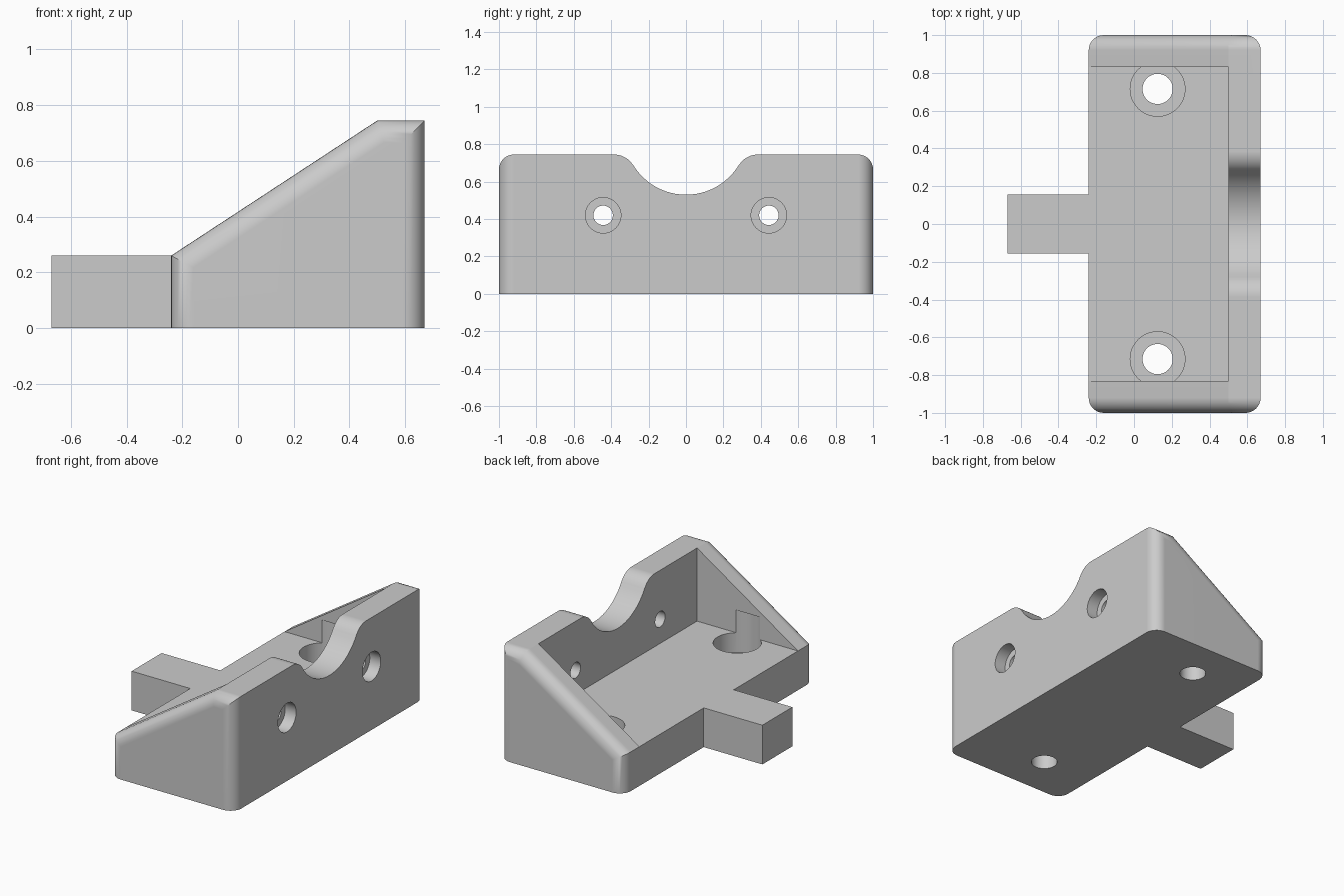
import bpy
import bmesh
from math import atan2, cos, sin, pi
from mathutils import Matrix

if "Cube" in bpy.data.objects:
    bpy.data.objects.remove(bpy.data.objects["Cube"])

grey = bpy.data.materials.new("plain grey")
grey.use_nodes = True
grey.diffuse_color = (0.6, 0.6, 0.6, 1)
grey.node_tree.nodes["Principled BSDF"].inputs["Base Color"].default_value = (0.6, 0.6, 0.6, 1)

BACK, WALL, FRONT = 0.67, 0.50, -0.24      # x of wall outside, wall inside, floor edge
FLOOR, TOP, INNER = 0.26, 0.745, 0.83
ROUND = 0.08


def add_object(name, bm):
    bmesh.ops.recalc_face_normals(bm, faces=bm.faces)
    mesh = bpy.data.meshes.new(name)
    bm.to_mesh(mesh)
    bm.free()
    mesh.materials.append(grey)
    obj = bpy.data.objects.new(name, mesh)
    bpy.context.collection.objects.link(obj)
    return obj


def extrude(bm, points, offset):
    face = bm.faces.new([bm.verts.new(p) for p in points])
    new = bmesh.ops.extrude_face_region(bm, geom=[face])["geom"]
    bmesh.ops.translate(bm, vec=offset, verts=[v for v in new if isinstance(v, bmesh.types.BMVert)])


def box(name, x0, x1, y, z0, z1):
    bm = bmesh.new()
    extrude(bm, [(x0, -y, z0), (x1, -y, z0), (x1, y, z0), (x0, y, z0)], (0, 0, z1 - z0))
    return add_object(name, bm)


def cylinder(name, radius, start, end, centre, axis):
    bm = bmesh.new()
    mid = (start + end) / 2
    a, b = centre
    place = Matrix.Translation((a, b, mid))
    if axis == "X":
        place = Matrix.Translation((mid, a, b)) @ Matrix.Rotation(pi / 2, 4, "Y")
    bmesh.ops.create_cone(bm, cap_ends=True, segments=48, radius1=radius, radius2=radius,
                          depth=end - start, matrix=place)
    return add_object(name, bm)


def cut(target, cutter):
    cutter.hide_render = True
    mod = target.modifiers.new("cut", "BOOLEAN")
    mod.operation, mod.solver, mod.object = "DIFFERENCE", "EXACT", cutter
    bpy.context.view_layer.objects.active = target
    bpy.ops.object.modifier_apply(modifier=mod.name)
    bpy.data.objects.remove(cutter)


# Wedge body with rounded outer edges on both ends
bm = bmesh.new()
side = [(FRONT, 0), (BACK, 0), (BACK, TOP), (WALL, TOP), (FRONT, FLOOR)]
extrude(bm, [(x, -1, z) for x, z in side], (0, 2, 0))
outer = [e for e in bm.edges
         if abs(e.verts[0].co.y - e.verts[1].co.y) < 0.01
         and max(v.co.z for v in e.verts) > 0.01]
bmesh.ops.bevel(bm, geom=outer, offset=ROUND, segments=8, profile=0.5, affect="EDGES")
bracket = add_object("bracket", bm)

# Open space between the two gussets
cut(bracket, box("pocket_cutter", -1, WALL, INNER, FLOOR, 1))

# Cradle notch in the wall: a dip blended into the top by two fillets
dip, fillet, fillet_y = 0.33, 0.12, 0.385
dip_z, fillet_z = 0.86, TOP - fillet
lean = atan2(dip_z - fillet_z, fillet_y)
steps = 12
half = []
for i in range(steps + 1):
    a = -pi / 2 + (pi / 2 - lean) * i / steps
    half.append((dip * cos(a), dip_z + dip * sin(a)))
for i in range(1, steps + 1):
    a = pi - lean + (lean - pi / 2) * i / steps
    half.append((fillet_y + fillet * cos(a), fillet_z + fillet * sin(a)))
half.append((fillet_y, 1))
notch = [(-y, z) for y, z in reversed(half[1:])] + half
bm = bmesh.new()
extrude(bm, [(0.4, y, z) for y, z in notch], (0.5, 0, 0))
cut(bracket, add_object("notch_cutter", bm))

# Counterbored screw holes in the floor and the wall
for s in (-1, 1):
    floor_hole, wall_hole = (0.125, s * 0.715), (s * 0.443, 0.42)
    cut(bracket, cylinder("floor_bore", 0.145, 0.13, 0.41, floor_hole, "Z"))
    cut(bracket, cylinder("floor_hole", 0.08, -0.1, 0.3, floor_hole, "Z"))
    cut(bracket, cylinder("wall_bore", 0.095, 0.59, 0.8, wall_hole, "X"))
    cut(bracket, cylinder("wall_hole", 0.052, 0.4, 0.8, wall_hole, "X"))

bpy.ops.object.select_all(action="DESELECT")
bracket.select_set(True)
bpy.context.view_layer.objects.active = bracket
bpy.ops.object.shade_smooth_by_angle(angle=pi / 6)
normals = bracket.modifiers.new("flat_normals", "WEIGHTED_NORMAL")
normals.keep_sharp = True

# Square tab out of the floor edge
box("tab", -0.67, FRONT, 0.157, 0, FLOOR)
